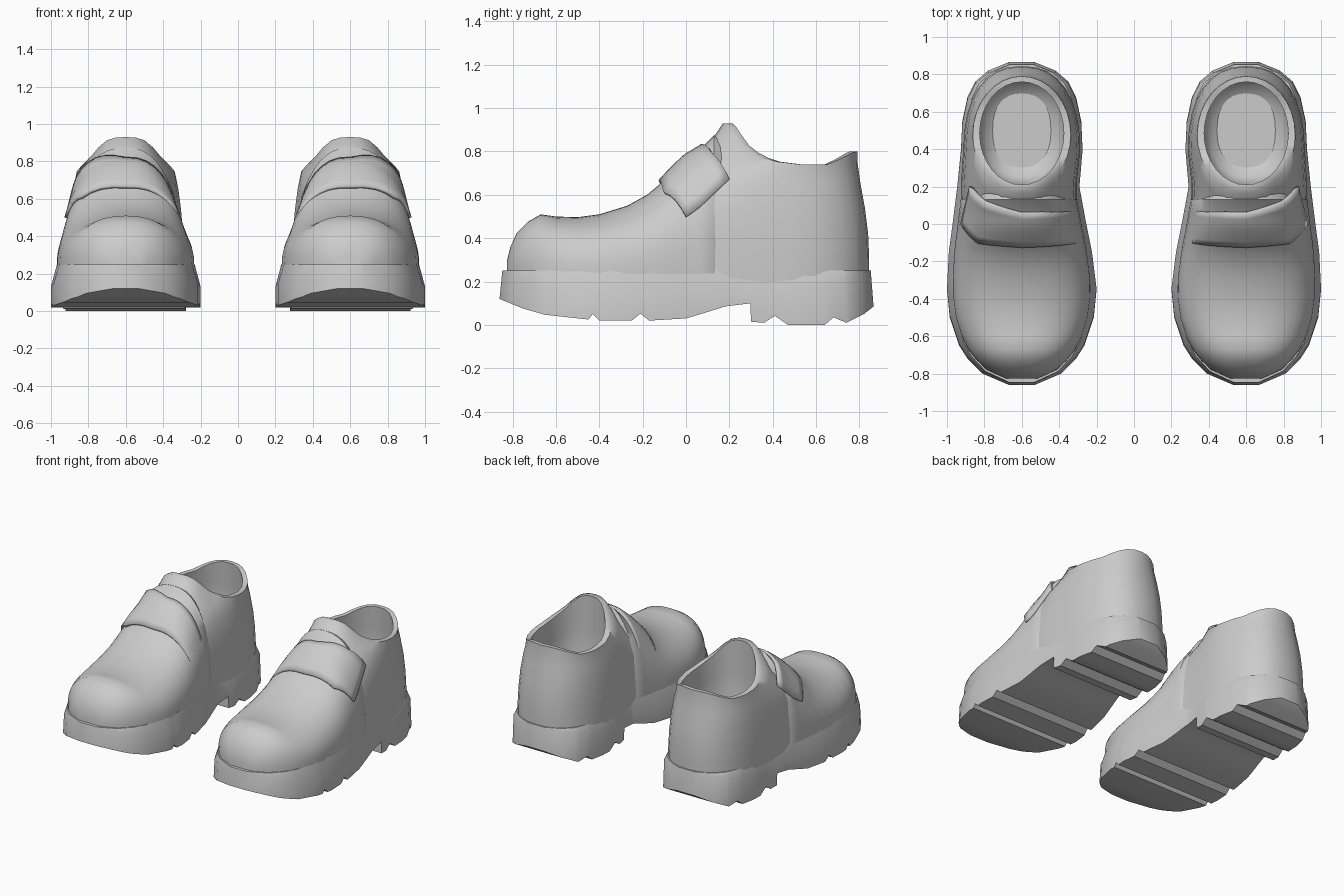
import bpy, bmesh
from math import sin, cos, pi, radians

if "Cube" in bpy.data.objects:
    bpy.data.objects.remove(bpy.data.objects["Cube"])

grey = bpy.data.materials.new("plain grey")
grey.use_nodes = True
COLOUR = (0.6, 0.6, 0.6, 1)
grey.diffuse_color = COLOUR
grey.node_tree.nodes["Principled BSDF"].inputs["Base Color"].default_value = COLOUR


def lerp(table, t):
    """Piecewise linear lookup in a list of (t, value)."""
    if t <= table[0][0]:
        return table[0][1]
    for (a, va), (b, vb) in zip(table, table[1:]):
        if t <= b:
            return va + (vb - va) * (t - a) / max(b - a, 1e-6)
    return table[-1][1]


# Plan outline of the sole: half widths along y, toe to heel
TOE = [(-.86, .07), (-.8, .21), (-.72, .29), (-.65, .335), (-.5, .385), (-.35, .4)]
HEEL = [(.4, .325), (.55, .318), (.68, .29), (.76, .25), (.82, .18), (.865, .07)]
OUTER = TOE + [(-.15, .39), (0, .37), (.2, .345)] + HEEL
INNER = TOE + [(-.15, .375), (0, .345), (.2, .308)] + HEEL
# Tread profile along the bottom and height of the sole edge
TREAD = [(-.86, .12), (-.75, .075), (-.65, .047), (-.45, .025), (-.43, .05), (-.4, .02),
         (-.25, .02), (-.21, .052), (-.17, .02), (0, .03), (.1, .06), (.18, .085),
         (.299, .1), (.3, .015), (.36, .01), (.41, .042), (.47, 0), (.64, 0),
         (.68, .035), (.74, .01), (.82, .05), (.865, .085)]
WELT = [(-.86, .245), (-.8, .225), (-.65, .17), (-.4, .13), (.3, .14), (.6, .18), (.865, .245)]
# Ridge line of the front upper and rim of the ankle opening
RIDGE = [(-.825, .3), (-.81, .36), (-.78, .425), (-.73, .475), (-.67, .51), (-.6, .5),
         (-.5, .497), (-.4, .51), (-.27, .55), (-.18, .6), (-.12, .65), (-.06, .715),
         (0, .77), (.06, .805), (.13, .875), (.2, .93)]
RIM = [(.17, .93), (.2, .905), (.225, .865), (.26, .825), (.32, .785), (.4, .755),
       (.55, .738), (.66, .74), (.72, .77), (.78, .8)]
BASE = .25


def power(v, e):
    return abs(v) ** e * (1 if v >= 0 else -1)


def upper_point(y, a, lift=0):
    """Point on the front upper at station y and angle a, raised by lift."""
    side = OUTER if cos(a) > 0 else INNER
    w = lerp(side, y / .97) * .93
    c, s = power(cos(a), .87), power(sin(a), .87)
    return ((w + lift) * c, y, BASE + (lerp(RIDGE, y) - BASE + lift) * s)


def make(name, rows, side, closed=True, caps=True, angle=40, thick=0):
    """Skin a list of equal rows of points into a smooth shaded object."""
    bm = bmesh.new()
    grid = [[bm.verts.new((x * side + .6 * side, y, z)) for x, y, z in r] for r in rows]
    n = len(grid[0])
    for p, q in zip(grid, grid[1:]):
        for i in range(n if closed else n - 1):
            j = (i + 1) % n
            bm.faces.new((p[i], p[j], q[j], q[i]))
    if caps:
        bm.faces.new(grid[0])
        bm.faces.new(grid[-1])
    bmesh.ops.recalc_face_normals(bm, faces=bm.faces)
    mesh = bpy.data.meshes.new(name)
    bm.to_mesh(mesh)
    bm.free()
    mesh.materials.append(grey)
    ob = bpy.data.objects.new(name, mesh)
    bpy.context.collection.objects.link(ob)
    if thick:
        mod = ob.modifiers.new("thickness", "SOLIDIFY")
        mod.thickness = thick
        mod.offset = 0
    bpy.ops.object.select_all(action="DESELECT")
    ob.select_set(True)
    bpy.context.view_layer.objects.active = ob
    bpy.ops.object.shade_smooth_by_angle(angle=radians(angle))


def sole():
    rows = []
    for y in sorted({p[0] for p in TREAD + OUTER}):
        o, i = lerp(OUTER, y), -lerp(INNER, y)
        low, top = lerp(TREAD, y), lerp(WELT, y)
        t = y * .985
        rows.append([(i, y, low), (o, y, low), (o, t, top), (o * .92, t, BASE),
                     (i * .92, t, BASE), (i, t, top)])
    return rows


def vamp():
    # The last station sinks into the ankle so that the two parts blend
    stations = [(p[0], 0) for p in RIDGE if p[0] < .15] + [(.17, -.04)]
    rows = []
    for y, lift in stations:
        arch = [upper_point(y, pi * k / 24, lift) for k in range(25)]
        foot = [(x, y, .12) for x in (arch[-1][0], arch[0][0])]
        rows.append(arch + foot)
    return rows


def ankle():
    # Rings: height, share of the rim height, centre y, back and front length, half width
    rings = [(.12, 0, .385, .46, .69, .312), (.3, 0, .385, .46, .69, .312),
             (.42, 0, .385, .455, .65, .306), (.54, 0, .385, .44, .58, .297),
             (.65, .1, .392, .412, .46, .282), (.71, .6, .43, .362, .335, .27),
             (0, 1, .478, .312, .308, .262), (0, 1, .485, .275, .275, .225),
             (.62, .4, .49, .28, .28, .225), (.4, 0, .5, .29, .29, .235),
             (.27, 0, .5, .25, .25, .2), (.22, 0, .5, .12, .12, .09)]
    rows = []
    for z, share, cy, back, front, rx in rings:
        row = []
        e = .85 + .15 * share
        for k in range(32):
            a = 2 * pi * k / 32
            s, c = power(sin(a), e), power(cos(a), e)
            y = cy + (back if s > 0 else front) * s
            # Follow the wider outline of the sole towards the front
            plan = lerp(OUTER if c > 0 else INNER, min(y, .4)) / .325
            rim = lerp(RIM, .478 + .312 * sin(a))
            height = rim if share == 1 else z + share * (rim - .75)
            row.append((rx * c * (1 + (plan - 1) * (1 - share)), y, height))
        rows.append(row)
    return rows


def strap():
    # Front and back edges: (position, y, angle), from outer tab to inner side
    front_y = [(0, 0), (.25, -.1), (.5, -.12), (1, -.1)]
    front_a = [(0, 25), (.25, 54), (.5, 90), (1, 155)]
    back_y = [(0, .2), (.25, .12), (.5, .06), (1, .07)]
    back_a = [(0, 35), (.25, 58), (.5, 90), (1, 155)]
    rows = []
    for k in range(17):
        t = k / 16
        lift = lerp([(0, .004), (.3, .012), (.6, .01), (1, -.015)], t)
        row = []
        for m in range(7):
            s = m / 6
            y = lerp(front_y, t) * (1 - s) + lerp(back_y, t) * s
            a = lerp(front_a, t) * (1 - s) + lerp(back_a, t) * s
            row.append(upper_point(y, radians(a), lift))
        rows.append(row)
    return rows


for label, side in (("left", 1), ("right", -1)):
    make(label + "_sole", sole(), side, angle=35)
    make(label + "_front_upper", vamp(), side, angle=50)
    make(label + "_ankle_collar", ankle(), side, angle=60)
    make(label + "_strap", strap(), side, closed=False, caps=False, thick=.02)
